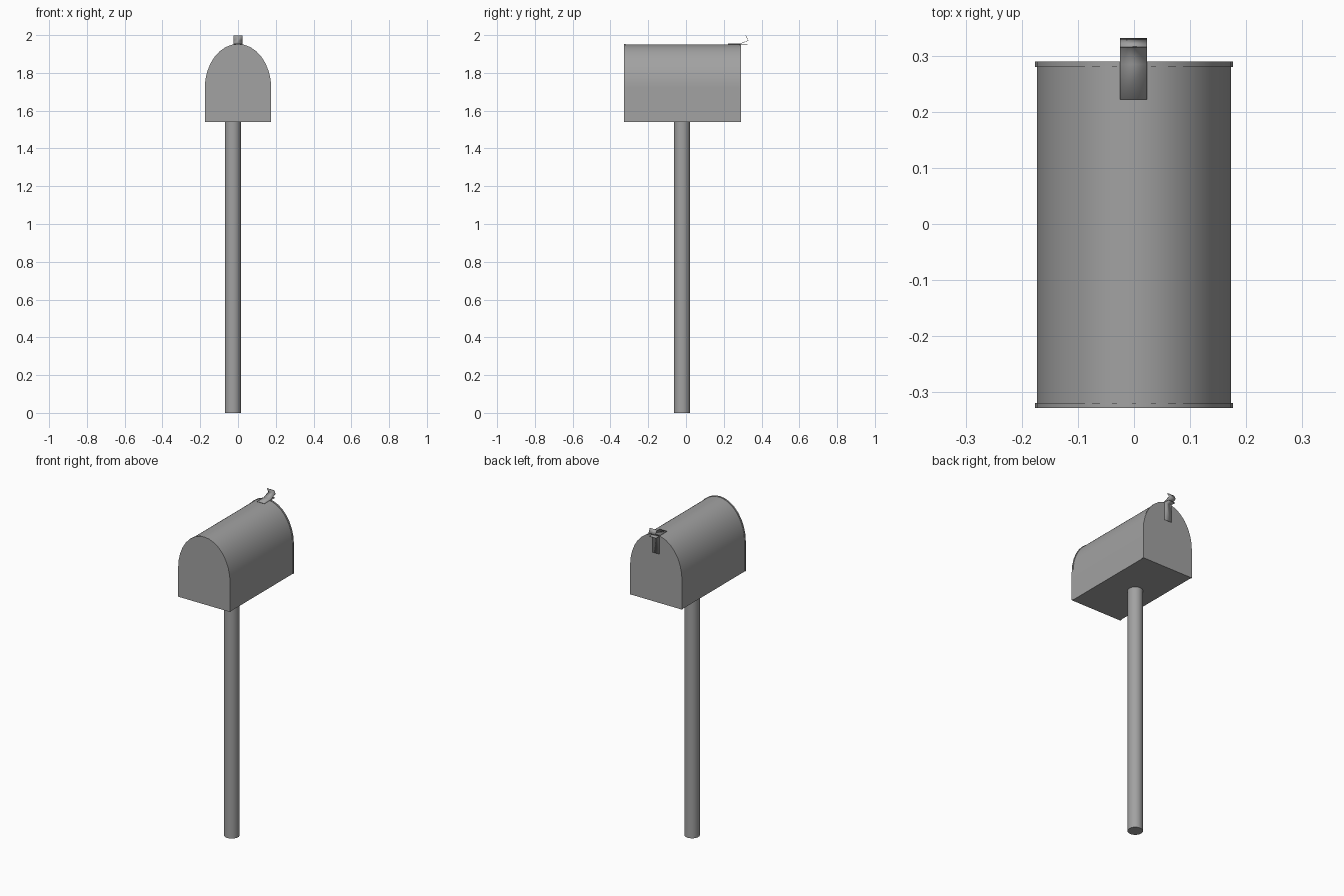
import bpy, bmesh, math

cube = bpy.data.objects.get("Cube")
if cube:
    bpy.data.objects.remove(cube, do_unlink=True)

grey = bpy.data.materials.new("galvanised_grey")
grey.use_nodes = True
grey.diffuse_color = (0.36, 0.36, 0.36, 1)
grey.node_tree.nodes["Principled BSDF"].inputs["Base Color"].default_value = (0.36, 0.36, 0.36, 1)


def finish(name, bm, angle=30):
    bmesh.ops.recalc_face_normals(bm, faces=bm.faces)
    mesh = bpy.data.meshes.new(name)
    bm.to_mesh(mesh)
    bm.free()
    obj = bpy.data.objects.new(name, mesh)
    bpy.context.collection.objects.link(obj)
    mesh.materials.append(grey)
    bpy.ops.object.select_all(action='DESELECT')
    obj.select_set(True)
    bpy.context.view_layer.objects.active = obj
    bpy.ops.object.shade_smooth_by_angle(angle=math.radians(angle))
    return obj


def arch(half, spring, top, segments):
    """Flat-bottomed arch outline in x, z."""
    pts = [(half, 1.54)]
    for i in range(segments + 1):
        a = math.pi * i / segments
        pts.append((half * math.cos(a), spring + (top - spring) * math.sin(a)))
    return pts + [(-half, 1.54)]


def prism(name, outline, y0, y1, angle=30):
    bm = bmesh.new()
    face = bm.faces.new([bm.verts.new((x, y0, z)) for x, z in outline])
    new = bmesh.ops.extrude_face_region(bm, geom=[face])["geom"]
    verts = [v for v in new if isinstance(v, bmesh.types.BMVert)]
    bmesh.ops.translate(bm, verts=verts, vec=(0, y1 - y0, 0))
    return finish(name, bm, angle)


def strip(name, path, half=0.024, thick=0.003):
    """Bent sheet-metal strip following a y, z path."""
    bm = bmesh.new()
    rows = [[bm.verts.new((s * half - 0.001, y, z)) for s in (-1, 1)] for y, z in path]
    for a, b in zip(rows, rows[1:]):
        bm.faces.new((a[0], a[1], b[1], b[0]))
    obj = finish(name, bm, 10)
    mod = obj.modifiers.new("sheet", 'SOLIDIFY')
    mod.thickness = thick
    mod.offset = 0
    return obj


# Box shell and its two end plates
prism("box_body", arch(0.173, 1.72, 1.95, 48), -0.32, 0.28)
prism("front_plate", arch(0.176, 1.72, 1.953, 16), -0.328, -0.319, 15)
prism("back_door", arch(0.176, 1.72, 1.953, 16), 0.28, 0.29, 15)

# Latch: springy catch on the roof and the tab on the door
strip("roof_catch", [(0.222, 1.953), (0.285, 1.953), (0.33, 1.972), (0.316, 1.998)])
strip("door_tab", [(0.291, 1.84), (0.291, 1.95), (0.325, 1.95)])

# Round post
bm = bmesh.new()
bmesh.ops.create_cone(bm, cap_ends=True, segments=32, radius1=0.043, radius2=0.043, depth=1.54)
bmesh.ops.translate(bm, verts=bm.verts, vec=(-0.027, -0.021, 0.77))
finish("post", bm)
